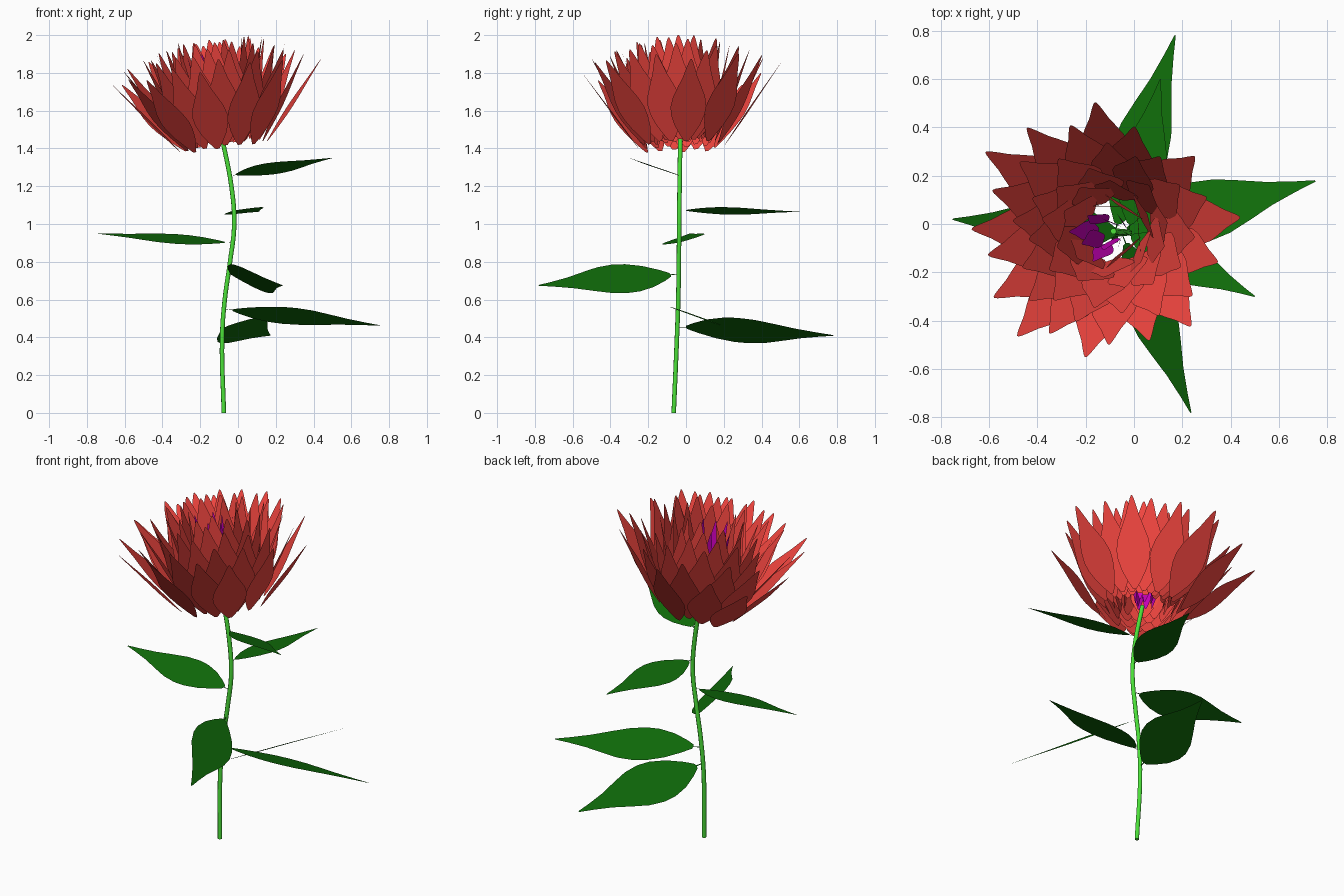
import bpy, math, random
from mathutils import Vector, Matrix

if "Cube" in bpy.data.objects:
    bpy.data.objects.remove(bpy.data.objects["Cube"])

random.seed(4)


def material(name, rgb):
    m = bpy.data.materials.new(name)
    m.diffuse_color = (*rgb, 1)
    m.use_nodes = True
    m.node_tree.nodes["Principled BSDF"].inputs["Base Color"].default_value = m.diffuse_color
    return m


RED = material("petal_red", (0.88, 0.06, 0.05))
PURPLE = material("inner_purple", (0.6, 0.0, 0.5))
LEAF = material("leaf_green", (0.005, 0.15, 0.003))
STEM = material("stem_green", (0.07, 0.75, 0.04))

# Outlines: (fraction along length, half width)
LEAF_SHAPE = [(0, .003), (.055, .004), (.06, .02), (.12, .062), (.22, .116), (.33, .15),
              (.42, .157), (.53, .142), (.64, .106), (.77, .06), (.9, .026), (1, .004)]
PETAL_SHAPE = [(0, .02), (.08, .07), (.2, .132), (.32, .172), (.42, .184), (.54, .165),
               (.66, .122), (.78, .076), (.9, .042), (.97, .02), (1, .006)]


def blade(verts, faces, base, tip, normal, shape, width=1.0):
    """Add a flat pointed blade from base to tip."""
    d = tip - base
    side = normal.cross(d).normalized() * d.length * width
    start = len(verts)
    for t, w in shape:
        verts += [base + d * t - side * w, base + d * t + side * w]
    for i in range(len(shape) - 1):
        a = start + 2 * i
        faces.append((a, a + 2, a + 3, a + 1))


def make(name, verts, faces, mat):
    me = bpy.data.meshes.new(name)
    me.from_pydata([v[:] for v in verts], [], faces)
    me.materials.append(mat)
    ob = bpy.data.objects.new(name, me)
    bpy.context.collection.objects.link(ob)
    return ob


# Stem: swept round curve
cu = bpy.data.curves.new("stem", 'CURVE')
cu.dimensions = '3D'
cu.bevel_depth = 0.0125
cu.bevel_resolution = 2
cu.use_fill_caps = True
cu.resolution_u = 6
path = [(-.075, -.065, 0), (-.084, -.048, .4), (-.07, -.041, .6), (-.042, -.038, .8),
        (-.02, -.036, 1.0), (-.035, -.034, 1.2), (-.085, -.03, 1.46)]
sp = cu.splines.new('BEZIER')
sp.bezier_points.add(len(path) - 1)
for p, co in zip(sp.bezier_points, path):
    p.co = co
    p.handle_left_type = p.handle_right_type = 'AUTO'
cu.materials.append(STEM)
bpy.context.collection.objects.link(bpy.data.objects.new("stem", cu))

# Leaves: base on stem, tip, facing normal
leaves = [((-.04, -.035, 1.255), (.5, -.3, 1.35), (0, .3, .95)),
          ((-.024, -.036, 1.072), (.11, .6, 1.065), (-.2, 0, .98)),
          ((-.03, -.037, .9), (-.75, .02, .95), (0, -.22, .97)),
          ((-.05, -.039, .735), (.235, -.78, .675), (.6, .12, .79)),
          ((-.074, -.043, .55), (.75, .178, .463), (.03, .33, .94)),
          ((-.083, -.046, .455), (.17, .78, .41), (-.46, .18, .86))]
for i, (b, t, n) in enumerate(leaves):
    v, f = [], []
    blade(v, f, Vector(b), Vector(t), Vector(n), LEAF_SHAPE)
    make(f"leaf_{i + 1}", v, f, LEAF)

# Flower head frame, tilted along the end of the stem
axis = Vector((-.13, -.045, .99)).normalized()
frame = Matrix.Translation((-.085, -.03, 1.45)) @ axis.to_track_quat('Z', 'Y').to_matrix().to_4x4()
rot = frame.to_3x3()


def petal(verts, faces, ang, r, h, lean, length, width):
    out = Vector((math.cos(ang), math.sin(ang), 0))
    base = out * r + Vector((0, 0, h))
    tip = base + (out * math.sin(lean) + Vector((0, 0, math.cos(lean)))) * length
    n = Vector((0, 0, math.sin(lean))) - out * math.cos(lean)
    blade(verts, faces, frame @ base, frame @ tip, rot @ n, PETAL_SHAPE, width)


# Red petals: golden-angle spiral, upright inside and leaning outside
v, f = [], []
COUNT = 60
for i in range(COUNT):
    k = i / (COUNT - 1)
    lean = math.radians(3 + 37 * k + random.uniform(-3, 3))
    petal(v, f, i * 2.39996 + .4, .1 + .14 * k, .01 - .055 * k, lean,
          .525 + random.uniform(-.015, .01), 1.0)
make("red_petals", v, f, RED)

# Purple inner petals: small nearly upright ring
v, f = [], []
for i in range(8):
    petal(v, f, i * 2.39996, .03 + .004 * i, .02, math.radians(4 + .7 * i), .44, .5)
make("purple_inner_petals", v, f, PURPLE)
